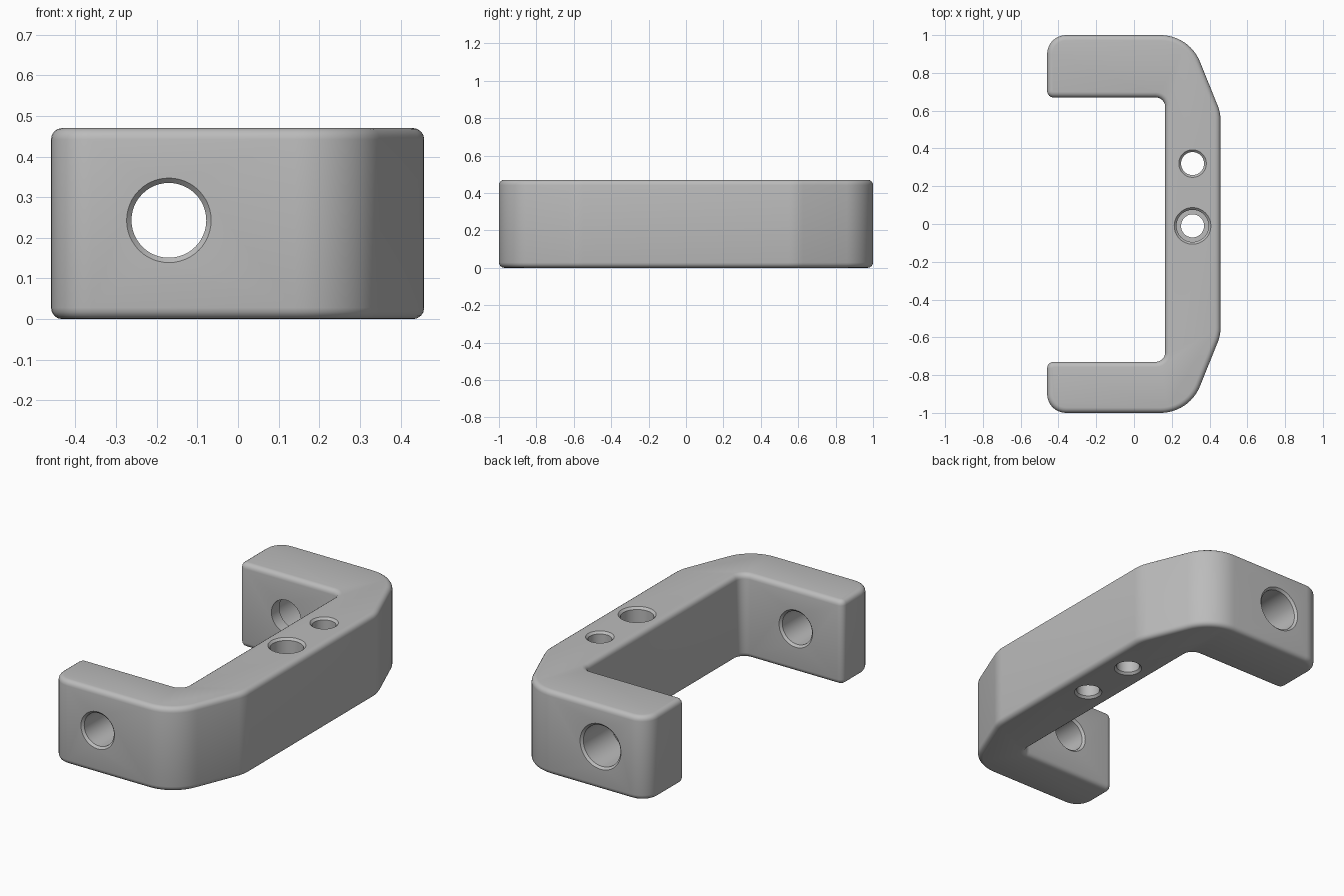
import bpy, bmesh, math
from mathutils import Vector, Matrix

if "Cube" in bpy.data.objects:
    bpy.data.objects.remove(bpy.data.objects["Cube"])

HEIGHT = 0.47
grey = bpy.data.materials.new("plain grey")
grey.diffuse_color = (0.5, 0.5, 0.5, 1)
grey.use_nodes = True
grey.node_tree.nodes["Principled BSDF"].inputs["Base Color"].default_value = grey.diffuse_color


def fillet(points):
    """Round each corner (x, y, radius, segments) of a closed outline."""
    out = []
    for i, (x, y, r, seg) in enumerate(points):
        p = Vector((x, y))
        a = (Vector(points[i - 1][:2]) - p).normalized()
        b = (Vector(points[(i + 1) % len(points)][:2]) - p).normalized()
        half = a.angle(b) / 2
        centre = p + (a + b).normalized() * (r / math.sin(half))
        start = p + a * (r / math.tan(half)) - centre
        end = p + b * (r / math.tan(half)) - centre
        sweep = math.atan2(start.cross(end), start.dot(end))
        for k in range(seg + 1):
            out.append(centre + Matrix.Rotation(sweep * k / seg, 2) @ start)
    return out


def new_object(name, bm):
    bmesh.ops.recalc_face_normals(bm, faces=bm.faces)
    mesh = bpy.data.meshes.new(name)
    bm.to_mesh(mesh)
    bm.free()
    mesh.materials.append(grey)
    obj = bpy.data.objects.new(name, mesh)
    bpy.context.collection.objects.link(obj)
    return obj


# C-shaped bracket body, with chamfered outer corners and softened rims
outline = fillet([
    (-0.46, -1, 0.10, 8), (0.292, -1, 0.225, 12), (0.458, -0.59, 0.2, 5),
    (0.458, 0.59, 0.2, 5), (0.292, 1, 0.225, 12), (-0.46, 1, 0.10, 8),
    (-0.46, 0.67, 0.034, 6), (0.165, 0.67, 0.05, 6),
    (0.165, -0.73, 0.05, 6), (-0.46, -0.73, 0.034, 6)])
bm = bmesh.new()
base = bm.faces.new([bm.verts.new((p.x, p.y, 0)) for p in outline])
ext = bmesh.ops.extrude_face_region(bm, geom=[base])
bmesh.ops.translate(bm, vec=(0, 0, HEIGHT),
                    verts=[v for v in ext["geom"] if isinstance(v, bmesh.types.BMVert)])
bmesh.ops.recalc_face_normals(bm, faces=bm.faces)
rims = [e for e in bm.edges if abs(e.verts[0].co.z - e.verts[1].co.z) < 1e-5]
bmesh.ops.bevel(bm, geom=rims, offset=0.028, segments=4, profile=0.5, affect='EDGES')
body = new_object("bracket_body", bm)


def drill(name, profile, matrix):
    """Cut a turned hole given by (radius, depth) pairs along local z."""
    bm = bmesh.new()
    n = 48
    rings = [[bm.verts.new((r * math.cos(2 * math.pi * k / n),
                            r * math.sin(2 * math.pi * k / n), d)) for k in range(n)]
             for r, d in profile]
    for lo, hi in zip(rings, rings[1:]):
        for k in range(n):
            bm.faces.new((lo[k], lo[(k + 1) % n], hi[(k + 1) % n], hi[k]))
    bm.faces.new(rings[0])
    bm.faces.new(rings[-1])
    bm.transform(matrix)
    cutter = new_object(name, bm)
    cutter.hide_render = True
    mod = body.modifiers.new(name, 'BOOLEAN')
    mod.operation = 'DIFFERENCE'
    mod.solver = 'EXACT'
    mod.object = cutter
    bpy.context.view_layer.objects.active = body
    bpy.ops.object.modifier_apply(modifier=name)
    bpy.data.objects.remove(cutter)


C, E = 0.012, 0.02  # chamfer size, overshoot past the surface


def mouth(r, d, side):
    """Chamfered hole opening at depth d; side is -1 for the low end."""
    pts = [(r, d - side * C), (r + C + E, d + side * E)]
    return pts if side > 0 else pts[::-1]


# Spine holes: one plain, one counterbored from above
drill("plain_spine_hole", mouth(0.061, 0, -1) + mouth(0.061, HEIGHT, 1),
      Matrix.Translation((0.31, 0.32, 0)))
drill("counterbored_spine_hole",
      mouth(0.061, 0, -1) + [(0.061, 0.31), (0.085, 0.31)] + mouth(0.085, HEIGHT, 1),
      Matrix.Translation((0.31, -0.01, 0)))

# Arm holes along y: front one plain, back one counterbored from outside
along_y = Matrix.Translation((-0.17, 0, 0.243)) @ Matrix.Rotation(-math.pi / 2, 4, 'X')
drill("front_arm_hole", mouth(0.092, -1, -1) + mouth(0.092, -0.73, 1), along_y)
drill("back_arm_hole",
      [(0.092, 0.6), (0.092, 0.74), (0.115, 0.74)] + mouth(0.115, 1, 1), along_y)

body.select_set(True)
bpy.ops.object.shade_smooth_by_angle(angle=math.radians(30))
